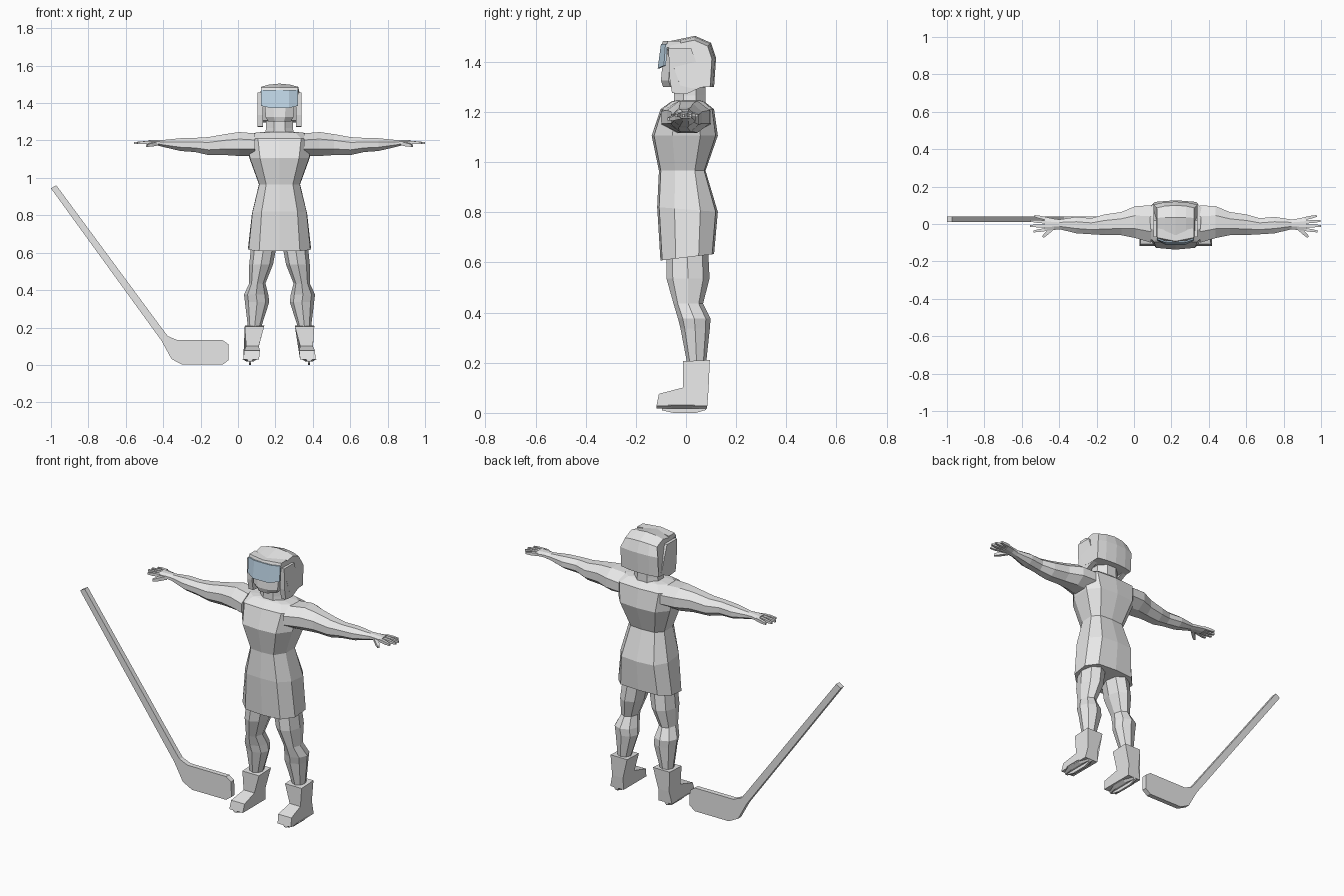
import bpy, bmesh, math
from mathutils import Vector

CX = 0.222  # the figure stands to the right of the stick


def material(name, rgb):
    m = bpy.data.materials.new(name)
    m.diffuse_color = (*rgb, 1)
    return m


GREY = material("light_grey", (0.8, 0.8, 0.8))
BLUE = material("visor_blue", (0.62, 0.8, 0.95))


def loft(name, rings, mat=GREY, mirror=False, dx=CX):
    """Skin a row of matching point rings and cap both ends."""
    bm = bmesh.new()
    rows = [[bm.verts.new(p) for p in r] for r in rings]
    n = len(rows[0])
    for a, b in zip(rows, rows[1:]):
        for i in range(n):
            j = (i + 1) % n
            bm.faces.new((a[i], a[j], b[j], b[i]))
    bm.faces.new(rows[0])
    bm.faces.new(rows[-1])
    bmesh.ops.recalc_face_normals(bm, faces=bm.faces)
    me = bpy.data.meshes.new(name)
    bm.to_mesh(me)
    bm.free()
    me.materials.append(mat)
    ob = bpy.data.objects.new(name, me)
    ob.location.x = dx
    bpy.context.collection.objects.link(ob)
    if mirror:
        ob.modifiers.new("mirror", 'MIRROR').use_mirror_merge = False
    return ob


def octagon(a, b, turn=0.5):
    k = 1 / math.cos(math.pi / 8) if turn else 1
    return [(a * k * math.cos(math.tau * (i + turn) / 8),
             b * k * math.sin(math.tau * (i + turn) / 8)) for i in range(8)]


# --- torso and shirt: ten-sided rings (z, half width, front y, back y, slope)
def body_ring(z, w, yf, yb, slope=0.0):
    half = [(0, yf), (0.66 * w, yf * 0.93), (w, yf * 0.4),
            (w * 1.02, yb * 0.45), (0.7 * w, yb * 0.93), (0, yb)]
    pts = half + [(-x, y) for x, y in half[-2:0:-1]]
    return [(x, y, z + slope * (y - yf)) for x, y in pts]


loft("shirt", [body_ring(*r) for r in (
    (0.612, 0.165, -0.102, 0.112, 0.12),
    (0.825, 0.145, -0.115, 0.127, -0.08),
    (0.97, 0.108, -0.108, 0.078),
    (1.11, 0.158, -0.137, 0.127),
    (1.215, 0.175, -0.102, 0.112),
    (1.245, 0.13, -0.06, 0.075),
    (1.25, 0.08, -0.045, 0.06))])

# --- arms: (distance, y centre, y radius, z centre, z radius)
ARM = ((0.13, 0.0, 0.10, 1.182, 0.06), (0.215, 0.01, 0.085, 1.185, 0.064),
       (0.29, 0.002, 0.062, 1.182, 0.056), (0.38, -0.004, 0.055, 1.174, 0.048),
       (0.45, -0.012, 0.043, 1.18, 0.038), (0.53, -0.006, 0.044, 1.182, 0.034),
       (0.62, -0.002, 0.026, 1.188, 0.019), (0.65, -0.002, 0.030, 1.192, 0.015),
       (0.70, 0.0, 0.038, 1.193, 0.013))
loft("arm", [[(d, yc + y, zc + z) for y, z in octagon(ry, rz)]
             for d, yc, ry, zc, rz in ARM], mirror=True)


def finger(name, a, b, r):
    a, b = Vector(a), Vector(b)
    side = (b - a).cross((0, 0, 1)).normalized()
    rings = []
    for t, k in ((0, 1), (0.6, 0.95), (1, 0.6)):
        c = a.lerp(b, t)
        rings.append([c + side * u * r * k + Vector((0, 0, v * r * k))
                      for u, v in ((1, 1), (-1, 1), (-1, -1), (1, -1))])
    loft(name, rings, mirror=True)


# --- fingers and thumb
for y0, y1, d in ((0.029, 0.043, 0.755), (0.010, 0.017, 0.775),
                  (-0.010, -0.010, 0.778), (-0.029, -0.040, 0.76)):
    finger("finger", (0.69, y0, 1.194), (d, y1, 1.19), 0.008)
finger("thumb", (0.655, -0.02, 1.188), (0.71, -0.07, 1.176), 0.01)

# --- legs: (z, inner x, outer x, front y, back y)
LEG = ((0.66, 0.012, 0.15, -0.078, 0.088), (0.54, 0.035, 0.162, -0.078, 0.094),
       (0.44, 0.075, 0.162, -0.05, 0.068), (0.38, 0.06, 0.19, -0.032, 0.098),
       (0.34, 0.055, 0.185, -0.022, 0.095), (0.20, 0.10, 0.168, 0.005, 0.08))
loft("leg", [[((xi + xo) / 2 + x, (yf + yb) / 2 + y, z)
              for x, y in octagon((xo - xi) / 2, (yb - yf) / 2, 0)]
             for z, xi, xo, yf, yb in LEG], mirror=True)


# --- skates: boot profile swept across the width, leaning outward to the sole
def boot_side(k):
    prof = ((-0.012, 0.21), (-0.012, 0.105), (-0.108, 0.08), (-0.118, 0.032),
            (0.085, 0.032), (0.09, 0.10), (0.095, 0.215))
    out = []
    for y, z in prof:
        half = 0.052 if z > 0.2 else (0.034 if z > 0.09 else 0.042)
        out.append((0.155 - 0.1 * z + k * half, y, z))
    return out


loft("boot", [boot_side(-1), boot_side(1)], mirror=True)
BLADE = ((-0.1, 0.035), (-0.095, 0.014), (-0.05, 0.004), (0.04, 0.004),
         (0.08, 0.016), (0.085, 0.035))
loft("skate_blade", [[(0.158 + w, y, z) for y, z in BLADE]
                     for w in (-0.006, 0.006)], mirror=True)
loft("skate_sole", [[(0.158 + x, -0.017 + y, z) for x, y in octagon(a, 0.1)]
                    for z, a in ((0.022, 0.018), (0.036, 0.042))], mirror=True)

# --- neck and face
loft("neck", [[(x, 0.015 + y, z) for x, y in octagon(a, 0.062)]
              for z, a in ((1.22, 0.08), (1.27, 0.072), (1.36, 0.07))])
loft("face", [[(-w, -0.03, z), (-w, yf + 0.03, z), (-0.4 * w, yf, z),
               (0.4 * w, yf, z), (w, yf + 0.03, z), (w, -0.03, z)]
              for z, w, yf in ((1.305, 0.06, -0.092), (1.33, 0.075, -0.1),
                               (1.46, 0.082, -0.088))])

# --- helmet: side profile repeated across the width, fuller in the middle
SHELL = ((-0.088, 1.465), (-0.075, 1.485), (0.036, 1.508), (0.1, 1.48),
         (0.12, 1.42), (0.112, 1.305), (0.02, 1.30), (-0.03, 1.31),
         (-0.06, 1.38))


def helmet_ring(x, k, low):
    return [(x * (1.12 if z < 1.45 else 0.95), 0.015 + (y - 0.015) * k,
             1.4 + (z - 1.4) * (k if z > 1.4 else 1)) for y, z in SHELL]


loft("helmet", [helmet_ring(x, k, 0) for x, k in
                ((-0.105, 0.84), (-0.06, 0.95), (0, 1), (0.06, 0.95), (0.105, 0.84))])
CHEEK = ((-0.07, 1.46), (0.02, 1.46), (0.075, 1.31), (0.0, 1.275),
         (-0.056, 1.28), (-0.066, 1.34))
loft("helmet_ear_flap", [[(x, y, z) for y, z in CHEEK] for x in (0.088, 0.117)],
     mirror=True)
loft("helmet_brow", [[(x, y - 0.012 + abs(x) * 0.2, z) for y, z in
                      ((-0.088, 1.462), (-0.08, 1.488), (-0.03, 1.488), (-0.03, 1.462))]
                     for x in (-0.1, 0, 0.1)])

# --- visor: thin bent plate leaning forward at the bottom
loft("visor", [[(x, yt, 1.475), (x, yb, zb), (x, yb + 0.008, zb), (x, yt + 0.008, 1.475)]
               for x, yt, yb, zb in ((-0.1, -0.082, -0.088, 1.39), (-0.05, -0.1, -0.113, 1.378),
                                     (0.05, -0.1, -0.113, 1.378), (0.1, -0.082, -0.088, 1.39))],
     mat=BLUE)

# --- stick: flat outline given thickness
STICK = ((-0.972, 0.965), (-0.40, 0.19), (-0.375, 0.158), (-0.325, 0.137), (-0.083, 0.137),
         (-0.052, 0.115), (-0.05, 0.03), (-0.083, 0.005), (-0.297, 0.005),
         (-0.355, 0.035), (-0.41, 0.135), (-1.0, 0.948))
loft("hockey_stick", [[(x, y, z) for x, z in STICK] for y in (0.012, 0.04)], dx=0)

# rest everything on the ground
low = min((o.matrix_basis @ v.co).z for o in bpy.data.objects for v in o.data.vertices)
for o in bpy.data.objects:
    o.location.z -= low
